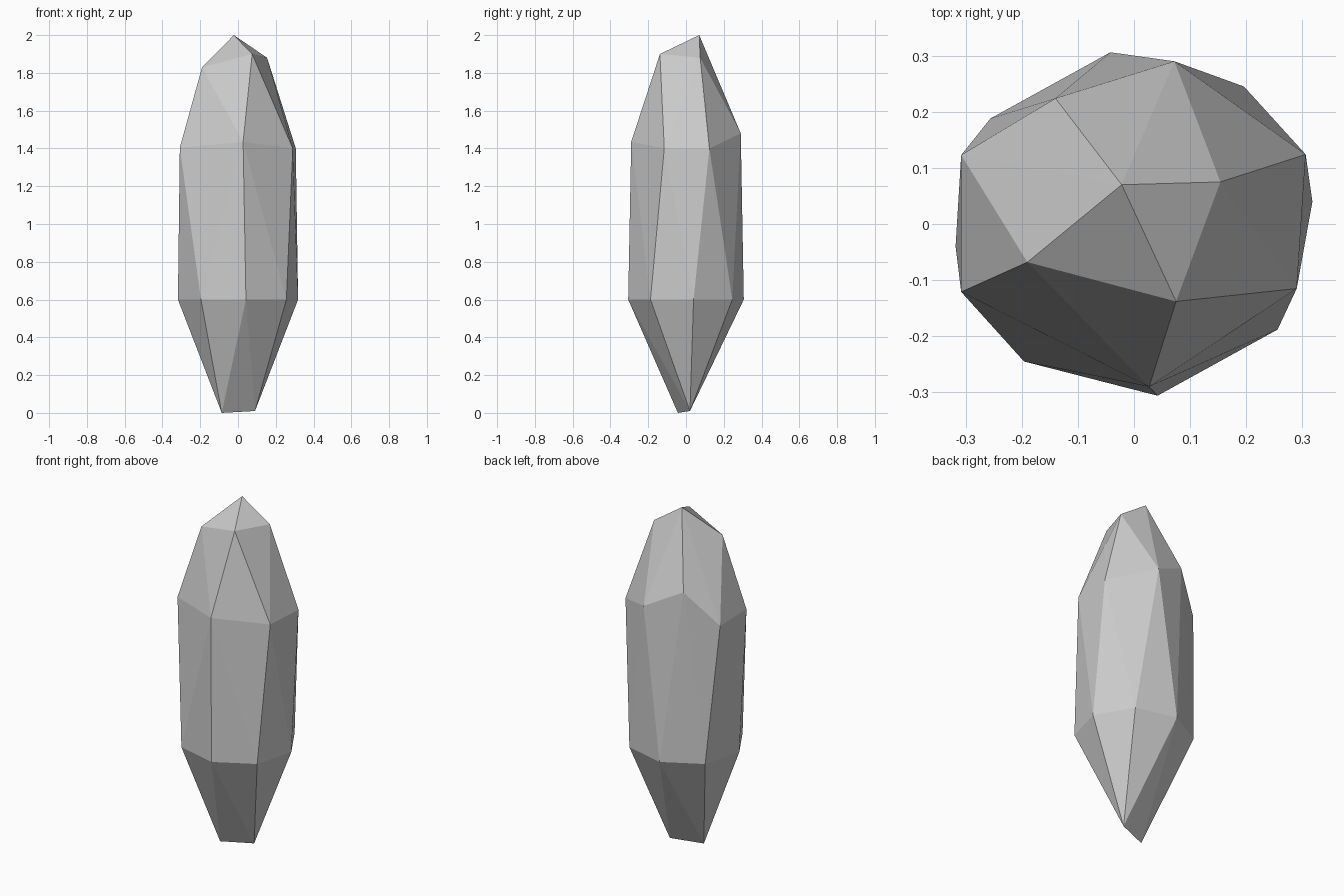
import bpy
import bmesh

# Lower girdle: four corners, repeated by a half turn
half = [(0.318, 0.04), (0.196, 0.245), (-0.042, 0.306), (-0.256, 0.188)]
girdle = [(s * x, s * y, 0.6) for s in (1, -1) for x, y in half]

# Upper girdle: slightly uneven shoulder
shoulder = [(0.306, 0.124, 1.40), (0.072, 0.29, 1.48), (-0.14, 0.224, 1.59),
            (-0.308, 0.123, 1.40), (-0.308, -0.121, 1.405),
            (0.027, -0.29, 1.435), (0.29, -0.115, 1.40)]

# Crown facets around the tip, and the short edge the crystal stands on
crown = [(-0.022, 0.07, 2.0), (0.154, 0.075, 1.88),
         (0.075, -0.138, 1.90), (-0.19, -0.068, 1.83)]
foot = [(-0.086, -0.043, 0.0), (0.09, 0.021, 0.01)]

# Wrap flat facets around the corners
bm = bmesh.new()
for co in girdle + shoulder + crown + foot:
    bm.verts.new(co)
bmesh.ops.convex_hull(bm, input=bm.verts)
bmesh.ops.recalc_face_normals(bm, faces=bm.faces)

mesh = bpy.data.meshes.new("crystal")
bm.to_mesh(mesh)
bm.free()
crystal = bpy.data.objects.new("crystal", mesh)
bpy.context.collection.objects.link(crystal)
